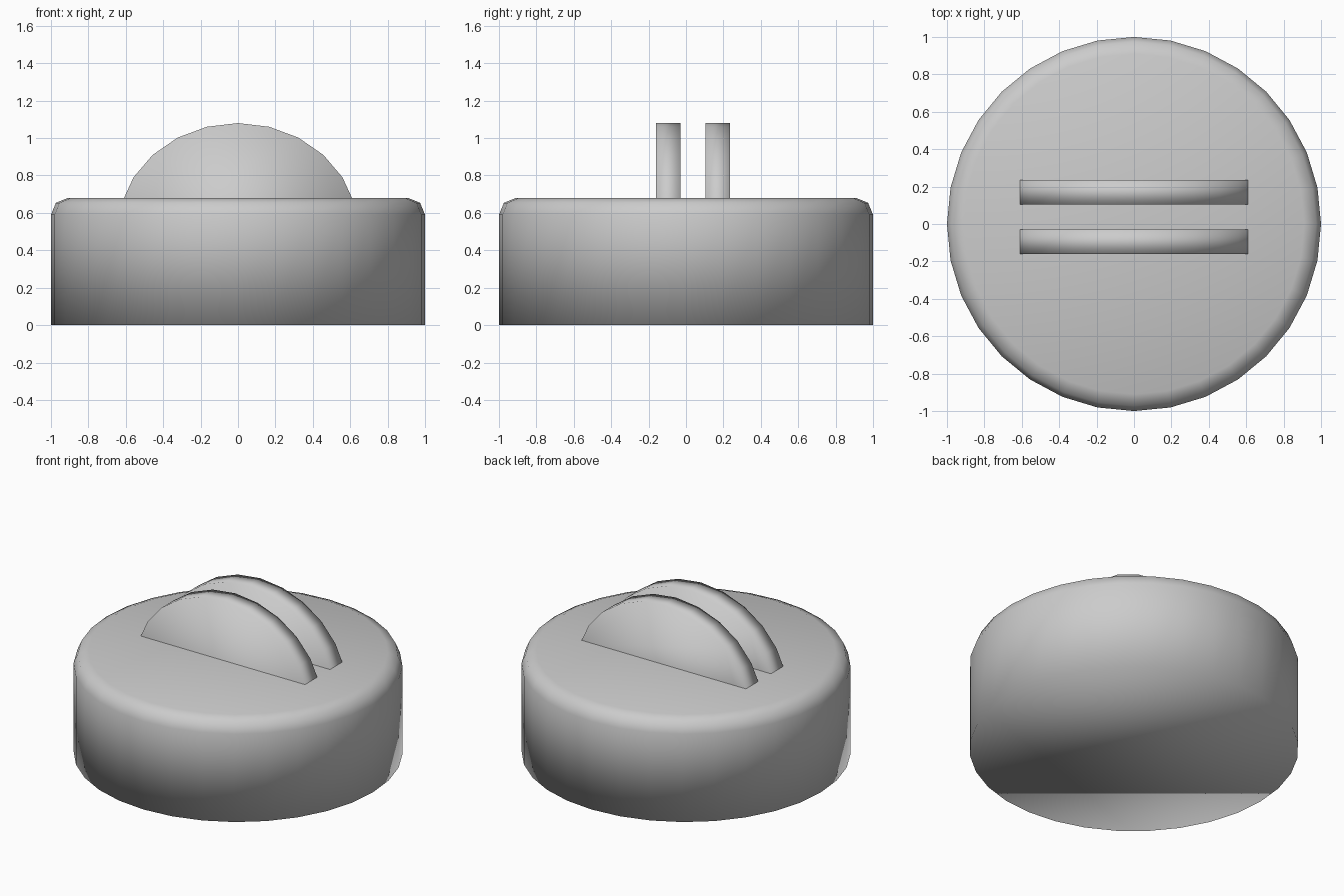
import bpy, bmesh
from math import sin, cos, pi

cube = bpy.data.objects.get("Cube")
if cube:
    bpy.data.objects.remove(cube)

grey = bpy.data.materials.new("light grey")
grey.use_nodes = True
colour = (0.6, 0.6, 0.6, 1)
grey.diffuse_color = colour
grey.node_tree.nodes["Principled BSDF"].inputs["Base Color"].default_value = colour


def make_object(name, bm):
    """Turn a bmesh into a fully smooth object."""
    bmesh.ops.recalc_face_normals(bm, faces=bm.faces)
    for face in bm.faces:
        face.smooth = True
    mesh = bpy.data.meshes.new(name)
    bm.to_mesh(mesh)
    bm.free()
    mesh.materials.append(grey)
    obj = bpy.data.objects.new(name, mesh)
    bpy.context.collection.objects.link(obj)


def bridge(bm, low, high):
    n = len(low)
    for i in range(n):
        j = (i + 1) % n
        bm.faces.new((low[i], low[j], high[j], high[i]))


# Round body: stacked rings with a rounded top rim
SIDES, HEIGHT, RIM = 32, 0.68, 0.09
profile = [(1, 0)]
for k in range(3):
    a = k * pi / 4
    profile.append((1 - RIM + RIM * cos(a), HEIGHT - RIM + RIM * sin(a)))
bm = bmesh.new()
rings = []
for r, z in profile:
    angles = [2 * pi * i / SIDES for i in range(SIDES)]
    rings.append([bm.verts.new((r * cos(a), r * sin(a), z)) for a in angles])
for low, high in zip(rings, rings[1:]):
    bridge(bm, low, high)
bm.faces.new(rings[0])
bm.faces.new(rings[-1])
make_object("round_body", bm)


# Upright fins: half-oval plates sunk into the body
def fin(name, y_front, y_back):
    bm = bmesh.new()
    outline = []
    for i in range(-1, 14):
        a = i * pi / 12
        outline.append((0.645 * cos(a), 0.5 + 0.58 * sin(a)))
    front, back = [[bm.verts.new((x, y, z)) for x, z in outline]
                   for y in (y_front, y_back)]
    bridge(bm, front, back)
    bm.faces.new(front)
    bm.faces.new(back)
    make_object(name, bm)


fin("front_fin", -0.16, -0.03)
fin("back_fin", 0.105, 0.235)
